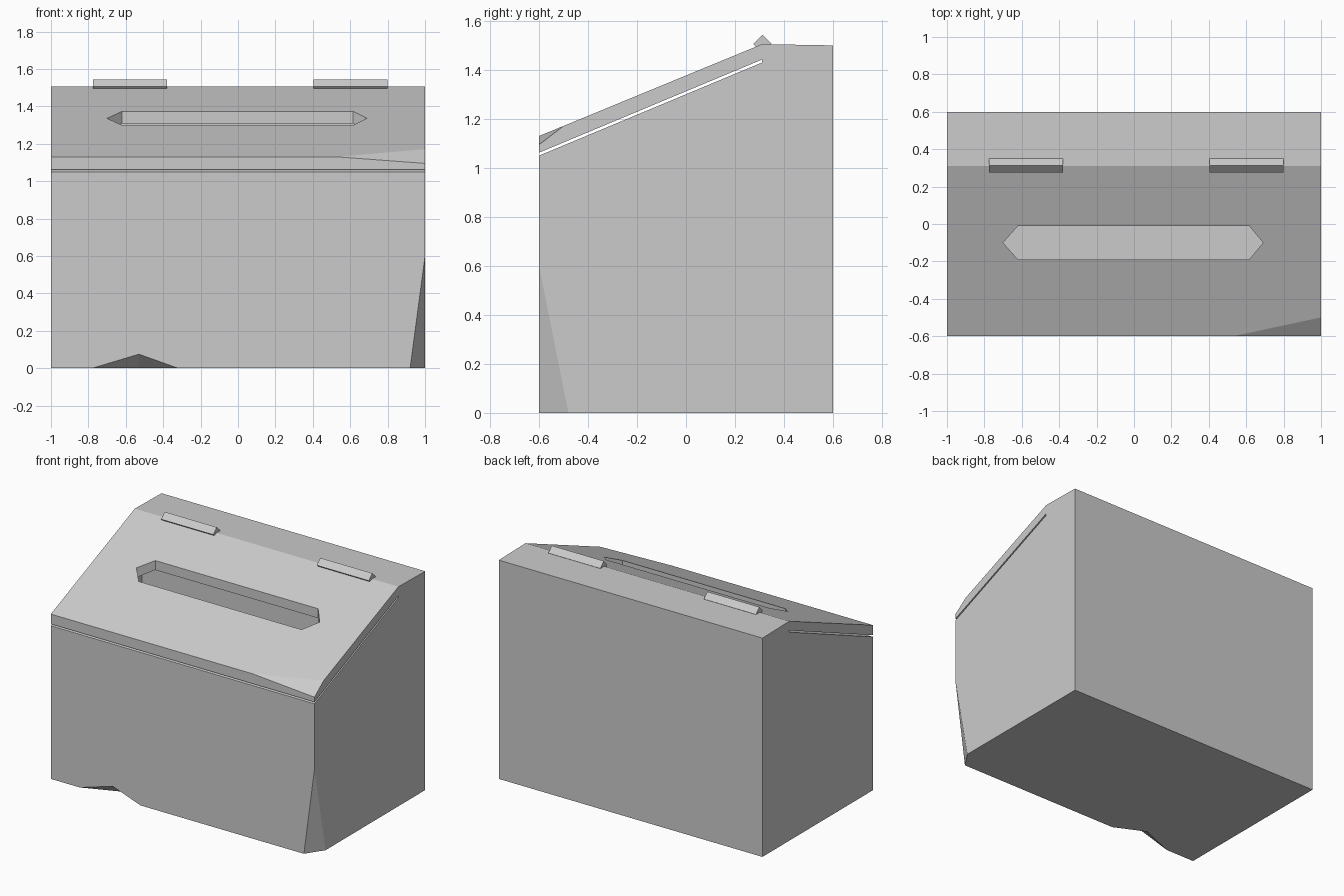
import bpy
import bmesh
from mathutils import Vector

if "Cube" in bpy.data.objects:
    bpy.data.objects.remove(bpy.data.objects["Cube"], do_unlink=True)

# Single plain grey
grey = bpy.data.materials.new("plain_grey")
grey.use_nodes = True
colour = (0.6, 0.6, 0.6, 1)
grey.diffuse_color = colour
grey.node_tree.nodes["Principled BSDF"].inputs["Base Color"].default_value = colour


def finish(name, bm):
    bmesh.ops.recalc_face_normals(bm, faces=bm.faces)
    mesh = bpy.data.meshes.new(name)
    bm.to_mesh(mesh)
    bm.free()
    mesh.materials.append(grey)
    obj = bpy.data.objects.new(name, mesh)
    bpy.context.collection.objects.link(obj)
    return obj


def prism(name, outline, sweep):
    """Extrude a flat outline along a sweep vector."""
    bm = bmesh.new()
    face = bm.faces.new([bm.verts.new(p) for p in outline])
    new = bmesh.ops.extrude_face_region(bm, geom=[face])["geom"]
    verts = [g for g in new if isinstance(g, bmesh.types.BMVert)]
    bmesh.ops.translate(bm, verts=verts, vec=sweep)
    return finish(name, bm)


def side_prism(name, profile, x0, x1):
    return prism(name, [(x0, y, z) for y, z in profile], (x1 - x0, 0, 0))


def chip(name, points, pivot_count):
    """Tetrahedral cutter, doubled about a pivot on its broken faces."""
    pts = [Vector(p) for p in points]
    pivot = sum(pts[:pivot_count], Vector()) / pivot_count
    bm = bmesh.new()
    for p in pts:
        bm.verts.new(pivot + (p - pivot) * 2)
    bmesh.ops.convex_hull(bm, input=bm.verts)
    return finish(name, bm)


def cut(target, cutter):
    cutter.hide_render = True
    mod = target.modifiers.new("cut", 'BOOLEAN')
    mod.operation = 'DIFFERENCE'
    mod.solver = 'EXACT'
    mod.object = cutter
    bpy.context.view_layer.objects.active = target
    bpy.ops.object.modifier_apply(modifier=mod.name)
    bpy.data.objects.remove(cutter, do_unlink=True)


# Box with sloping lid, parted by a thin gap that ends at the hinge line
box = side_prism("box_with_lid", [
    (-0.6, 0), (0.6, 0), (0.6, 1.5), (0.31, 1.505), (-0.6, 1.13),
    (-0.6, 1.062), (0.31, 1.442), (0.31, 1.43), (-0.6, 1.05)], -1, 1)

# Hollow inside, its top lying within the gap
cut(box, side_prism("hollow", [
    (-0.54, 0.1), (0.305, 0.1), (0.305, 1.434), (-0.54, 1.081)], -0.94, 0.94))

# Pointed slot through the lid
cut(box, prism("slot", [
    (-0.7, -0.1, 1.2), (-0.62, -0.19, 1.2), (0.615, -0.19, 1.2),
    (0.69, -0.1, 1.2), (0.615, -0.01, 1.2), (-0.62, -0.01, 1.2)], (0, 0, 0.5)))

# Chipped corner, lid corner and bottom edge
cut(box, chip("corner_chip", [
    (0.92, -0.6, 0), (1, -0.48, 0), (1, -0.6, 0.6), (1, -0.6, 0)], 3))
cut(box, chip("lid_chip", [
    (0.53, -0.6, 1.13), (1, -0.6, 1.095), (1, -0.5, 1.171), (1, -0.6, 1.13)], 3))
cut(box, chip("edge_chip", [
    (-0.53, -0.6, 0.075), (-0.53, -0.5, 0), (-0.78, -0.6, 0), (-0.32, -0.6, 0)], 2))

# Diamond-section hinges
r, y, z = 0.037, 0.312, 1.506
diamond = [(y - r, z), (y, z - r), (y + r, z), (y, z + r)]
for name, x in (("right_hinge", -0.775), ("left_hinge", 0.405)):
    side_prism(name, diamond, x, x + 0.395)
